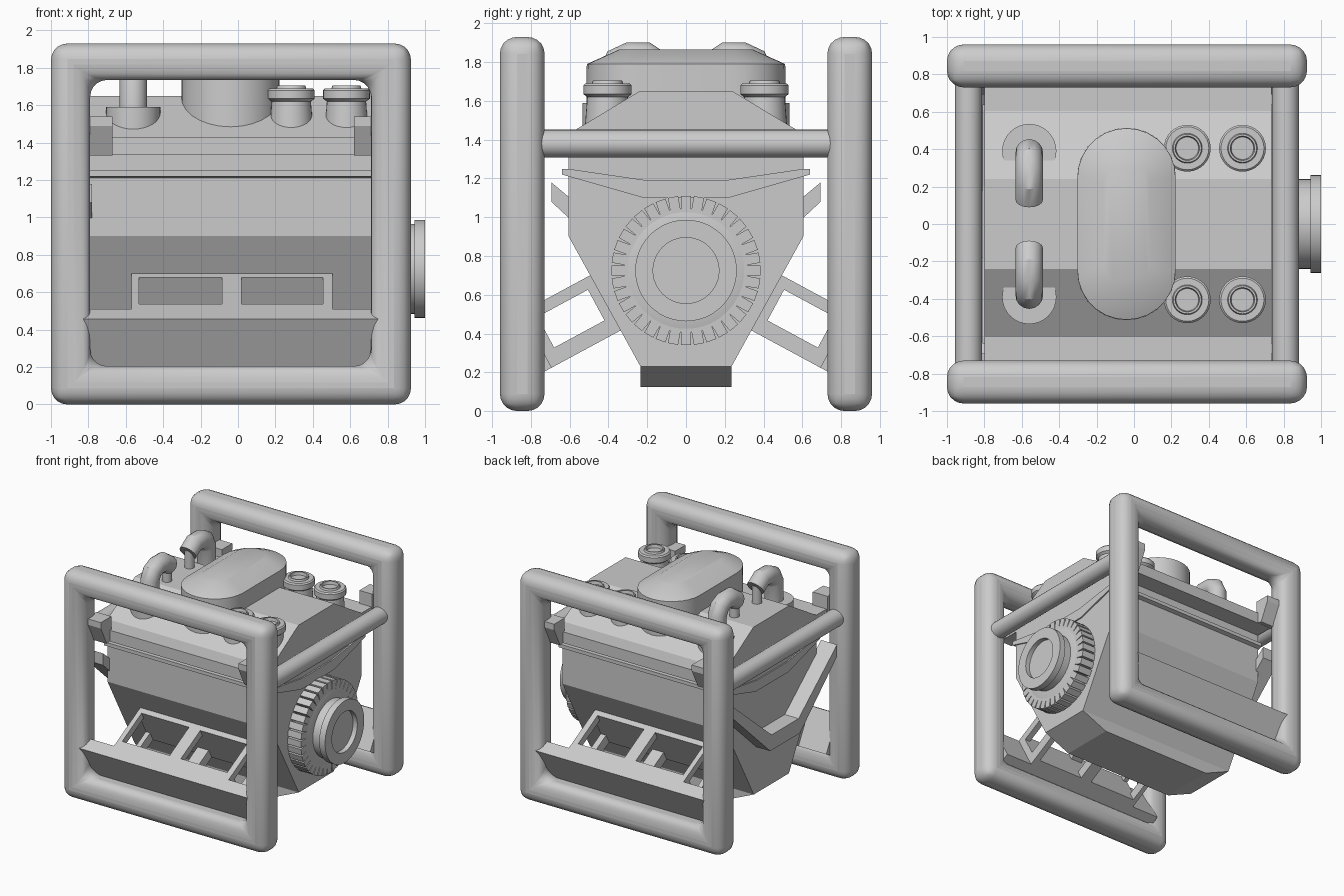
import bpy, bmesh, math
from mathutils import Vector, Matrix

if "Cube" in bpy.data.objects:
    bpy.data.objects.remove(bpy.data.objects["Cube"])


def make(name, verts, faces, smooth=False):
    me = bpy.data.meshes.new(name)
    bm = bmesh.new()
    vs = [bm.verts.new(v) for v in verts]
    for f in faces:
        bm.faces.new([vs[i] for i in f])
    bmesh.ops.recalc_face_normals(bm, faces=bm.faces)
    bm.to_mesh(me)
    bm.free()
    ob = bpy.data.objects.new(name, me)
    bpy.context.collection.objects.link(ob)
    if smooth:
        smooth_it(ob)
    return ob


def smooth_it(ob):
    bpy.ops.object.select_all(action='DESELECT')
    ob.select_set(True)
    bpy.context.view_layer.objects.active = ob
    bpy.ops.object.shade_smooth_by_angle(angle=math.radians(32))


def loft(name, rings, smooth=False):
    n = len(rings[0])
    verts = [v for r in rings for v in r]
    faces = [(k * n + i, k * n + (i + 1) % n, (k + 1) * n + (i + 1) % n, (k + 1) * n + i)
             for k in range(len(rings) - 1) for i in range(n)]
    faces += [tuple(range(n)), tuple(range(len(verts) - n, len(verts)))]
    return make(name, verts, faces, smooth)


def extrude_x(name, prof, x0, x1):
    return loft(name, [[(x, y, z) for y, z in prof] for x in (x0, x1)])


def sym(half):
    """Mirror a half profile (y > 0, bottom to top) across y = 0."""
    return half + [(-y, z) for y, z in reversed(half)]


def revolve(name, prof, centre, axis='Z', n=32):
    """Stack circles from (radius, height) pairs."""
    rings = []
    for r, h in prof:
        ring = []
        for i in range(n):
            a = 2 * math.pi * i / n
            p = (r * math.cos(a), r * math.sin(a), h)
            if axis == 'X':
                p = (h, p[0], p[1])
            elif axis == 'Y':
                p = (p[1], h, p[0])
            ring.append(Vector(p) + Vector(centre))
        rings.append(ring)
    return loft(name, rings, True)


def tube_yz(name, x, path, r, n=16):
    """Round pipe along a path in the plane of constant x, mitred at bends."""
    pts = [Vector((x, y, z)) for y, z in path]
    rings = []
    for k, p in enumerate(pts):
        d0 = (p - pts[max(k - 1, 0)]).normalized()
        d1 = (pts[min(k + 1, len(pts) - 1)] - p).normalized()
        d = (d0 + d1).normalized()
        side = d.cross(Vector((1, 0, 0)))
        half = math.cos(d0.angle(d1) / 2) if d0.length and d1.length else 1
        rings.append([p + Vector((r * math.cos(2 * math.pi * i / n), 0, 0))
                      + side * (r / half * math.sin(2 * math.pi * i / n)) for i in range(n)])
    return loft(name, rings, True)


# Rounded roll-cage frames, front and back
def cage_frame(name, y0, y1):
    outer = [(-1, 0), (0.925, 0), (0.925, 1.93), (-1, 1.93)]
    inner = [(-0.79, 0.205), (0.71, 0.205), (0.71, 1.735), (-0.79, 1.735)]
    verts = [(x, y, z) for y in (y0, y1) for loop in (outer, inner) for x, z in loop]
    faces = []
    for i in range(4):
        j = (i + 1) % 4
        faces += [(i, j, 4 + j, 4 + i), (8 + i, 8 + j, 12 + j, 12 + i),
                  (i, j, 8 + j, 8 + i), (4 + i, 4 + j, 12 + j, 12 + i)]
    ob = make(name, verts, faces)
    b = ob.modifiers.new("round", 'BEVEL')
    b.width, b.segments, b.limit_method = 0.088, 5, 'ANGLE'
    smooth_it(ob)


cage_frame("front_frame", -0.96, -0.73)
cage_frame("back_frame", 0.73, 0.96)

# Cross bars joining the frames
for name, x in (("left_cross_bar", -0.885), ("right_cross_bar", 0.81)):
    revolve(name, [(0.072, -0.76), (0.072, 0.76)], (x, 0, 1.38), 'Y', 24)

# Engine block, tapered oil pan, flange, side shelves and hood
X0, X1 = -0.80, 0.735
extrude_x("engine_block", sym([(0.235, 0.23), (0.605, 0.9), (0.605, 1.34)]), X0, X1)
loft("oil_pan", [[(a, -0.235, z), (b, -0.235, z), (b, 0.235, z), (a, 0.235, z)]
                 for a, b, z in ((X0, X1, 0.23), (X0 + 0.24, X1 - 0.24, 0.125))])
extrude_x("flange", [(-0.64, 1.25), (-0.64, 1.22), (-0.22, 1.10), (0.22, 1.10), (0.64, 1.22),
                     (0.64, 1.25), (0.61, 1.25), (0.2, 1.19), (-0.2, 1.19), (-0.61, 1.25)],
          X0 - 0.01, X1 + 0.012)
extrude_x("hood", sym([(0.605, 1.33), (0.605, 1.43), (0.24, 1.65)]), X0, X1)
for s, side in ((-1, "front"), (1, "back")):
    extrude_x(side + "_shelf", [(s * 0.6, 1.335), (s * 0.76, 1.335), (s * 0.76, 1.43), (s * 0.6, 1.43)], X0, X1)
    # Clamps where the shelf meets the frame uprights
    for end, a, b in (("left", -0.81, -0.67), ("right", 0.62, 0.74)):
        extrude_x(f"{side}_{end}_clamp", [(s * 0.74, 1.34), (s * 0.80, 1.33), (s * 0.88, 1.49),
                                          (s * 0.88, 1.54), (s * 0.74, 1.54)], a, b)

# V-shaped bracket on the left end
extrude_x("left_bracket", [(-0.695, 1.18), (-0.695, 1.08), (-0.2, 0.62), (0.2, 0.62), (0.695, 1.08),
                           (0.695, 1.18), (0.18, 0.75), (-0.18, 0.75)], -0.93, X0 + 0.02)

# Sloping windowed struts and foot rails, front and back
# Each piece: name, x range, distance down the slope, depth below the top face
D, N = Vector((0.88, -0.475)), Vector((-0.475, -0.88))
pieces = [("inner_plate", -0.57, 0.505, -0.03, 0.045, 0, 0.325),
          ("outer_plate", -0.57, 0.505, 0.34, 0.41, 0, 0.325),
          ("foot_rail", -0.83, 0.755, 0.40, 0.51, 0, 0.325)]
for tag, a, b in (("left", -0.57, -0.53), ("middle", -0.085, 0.02), ("right", 0.455, 0.505)):
    pieces += [(tag + "_strut_top", a, b, 0.04, 0.35, 0, 0.06),
               (tag + "_strut_bottom", a, b, 0.04, 0.35, 0.24, 0.325)]
for s, side in ((-1, "front"), (1, "back")):
    for name, a, b, s0, s1, t0, t1 in pieces:
        prof = []
        for u, t in ((s0, t0), (s1, t0), (s1, t1), (s0, t1)):
            p = Vector((0.495, 0.70)) + D * u + N * t
            prof.append((s * p.x, p.y))
        extrude_x(f"{side}_{name}", prof, a, b)

# Pull starter: finned ring, hub and recessed face
C = (0, 0, 0.725)
revolve("starter_core", [(0.32, 0.70), (0.32, 0.855), (0.26, 0.87)], C, 'X', 48)
verts, faces = [], []
TEETH = 36
for i in range(TEETH):
    base = len(verts)
    a = 2 * math.pi * i / TEETH
    for x in (0.72, 0.86):
        for r, w in ((0.30, 0.027), (0.385, 0.0265), (0.385, -0.0265), (0.30, -0.027)):
            verts.append((x, r * math.cos(a) - w * math.sin(a), C[2] + r * math.sin(a) + w * math.cos(a)))
    faces += [tuple(base + k for k in f) for f in ((0, 1, 2, 3), (4, 5, 6, 7), (0, 1, 5, 4),
                                                   (1, 2, 6, 5), (2, 3, 7, 6), (3, 0, 4, 7))]
make("starter_fins", verts, faces)
revolve("starter_hub", [(0.24, 0.85), (0.24, 0.945), (0.262, 0.945), (0.262, 1.0),
                        (0.17, 1.0), (0.17, 0.96)], C, 'X', 48)


# Stadium-shaped air cover on top
def stadium(hw, straight, z, n=14):
    ring = []
    for s in (1, -1):
        for i in range(n + 1):
            a = math.pi * i / n
            ring.append((-0.04 + s * hw * math.cos(a), s * (straight + hw * math.sin(a)), z))
    return ring


loft("air_cover", [stadium(0.265, 0.25, 1.42), stadium(0.262, 0.25, 1.79),
                   stadium(0.12, 0.225, 1.865)], True)

# Exhaust elbows with cups and posts; filler caps
for s, side in ((-1, "front"), (1, "back")):
    revolve(side + "_exhaust_cup", [(0.145, 1.40), (0.145, 1.59)], (-0.56, s * 0.39, 0))
    tube_yz(side + "_exhaust_elbow", -0.56,
            [(s * y, z) for y, z in ((0.38, 1.5), (0.38, 1.74), (0.35, 1.80), (0.29, 1.828),
                                     (0.21, 1.828), (0.13, 1.775))], 0.074)
    revolve(side + "_exhaust_post", [(0.04, 1.6), (0.04, 1.8)], (-0.56, s * 0.15, 0), n=16)
    for i, x in enumerate((0.285, 0.58)):
        revolve(f"{side}_filler_cap_{i + 1}",
                [(0.12, 1.42), (0.105, 1.62), (0.125, 1.635), (0.125, 1.68), (0.115, 1.69),
                 (0.08, 1.69), (0.075, 1.705), (0.065, 1.705), (0.06, 1.68)],
                (x, s * 0.405, 0))
